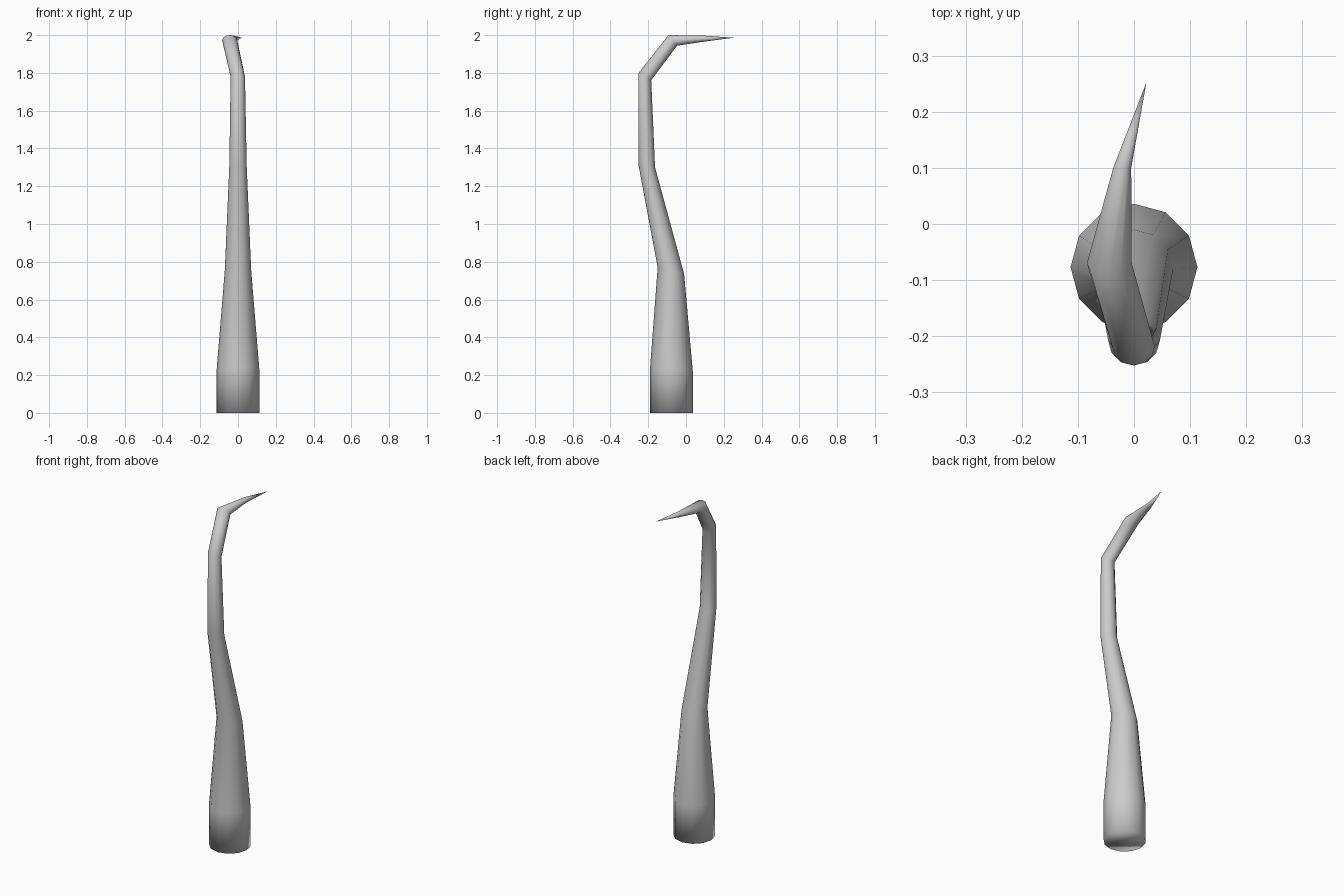
import bpy, bmesh
from math import cos, sin, pi
from mathutils import Vector

if "Cube" in bpy.data.objects:
    bpy.data.objects.remove(bpy.data.objects["Cube"])

SIDES = 12
# cross-sections: centre x, half width, front edge (y, z), back edge (y, z)
SECTIONS = [
    (0.0, 0.113, (-0.19, 0.0), (0.036, 0.0)),
    (0.0, 0.113, (-0.19, 0.24), (0.036, 0.22)),
    (0.0, 0.070, (-0.150, 0.77), (-0.010, 0.735)),
    (0.0, 0.046, (-0.252, 1.315), (-0.164, 1.30)),
    (-0.001, 0.038, (-0.252, 1.798), (-0.184, 1.761)),
    (-0.044, 0.040, (-0.093, 2.0), (-0.047, 1.944)),
    (-0.021, 0.016, (0.10, 1.997), (0.10, 1.966)),
]
TIP = (0.022, 0.252, 1.986)

# curved spike: loft through the rings, closed base, pointed tip
bm = bmesh.new()
rings = []
for cx, w, f, b in SECTIONS:
    front, back = Vector((cx, *f)), Vector((cx, *b))
    mid, half = (front + back) / 2, (back - front) / 2
    rings.append([bm.verts.new(mid + Vector((w * cos(a), 0, 0)) + half * sin(a))
                  for a in (2 * pi * i / SIDES for i in range(SIDES))])

for lo, hi in zip(rings, rings[1:]):
    for i in range(SIDES):
        j = (i + 1) % SIDES
        bm.faces.new((lo[i], lo[j], hi[j], hi[i]))
tip = bm.verts.new(TIP)
for i in range(SIDES):
    bm.faces.new((rings[-1][i], rings[-1][(i + 1) % SIDES], tip))
bm.faces.new(rings[0][::-1])

bmesh.ops.recalc_face_normals(bm, faces=bm.faces)
for face in bm.faces:
    face.smooth = True
mesh = bpy.data.meshes.new("curved_spike")
bm.to_mesh(mesh)
bm.free()
spike = bpy.data.objects.new("curved_spike", mesh)
bpy.context.collection.objects.link(spike)
